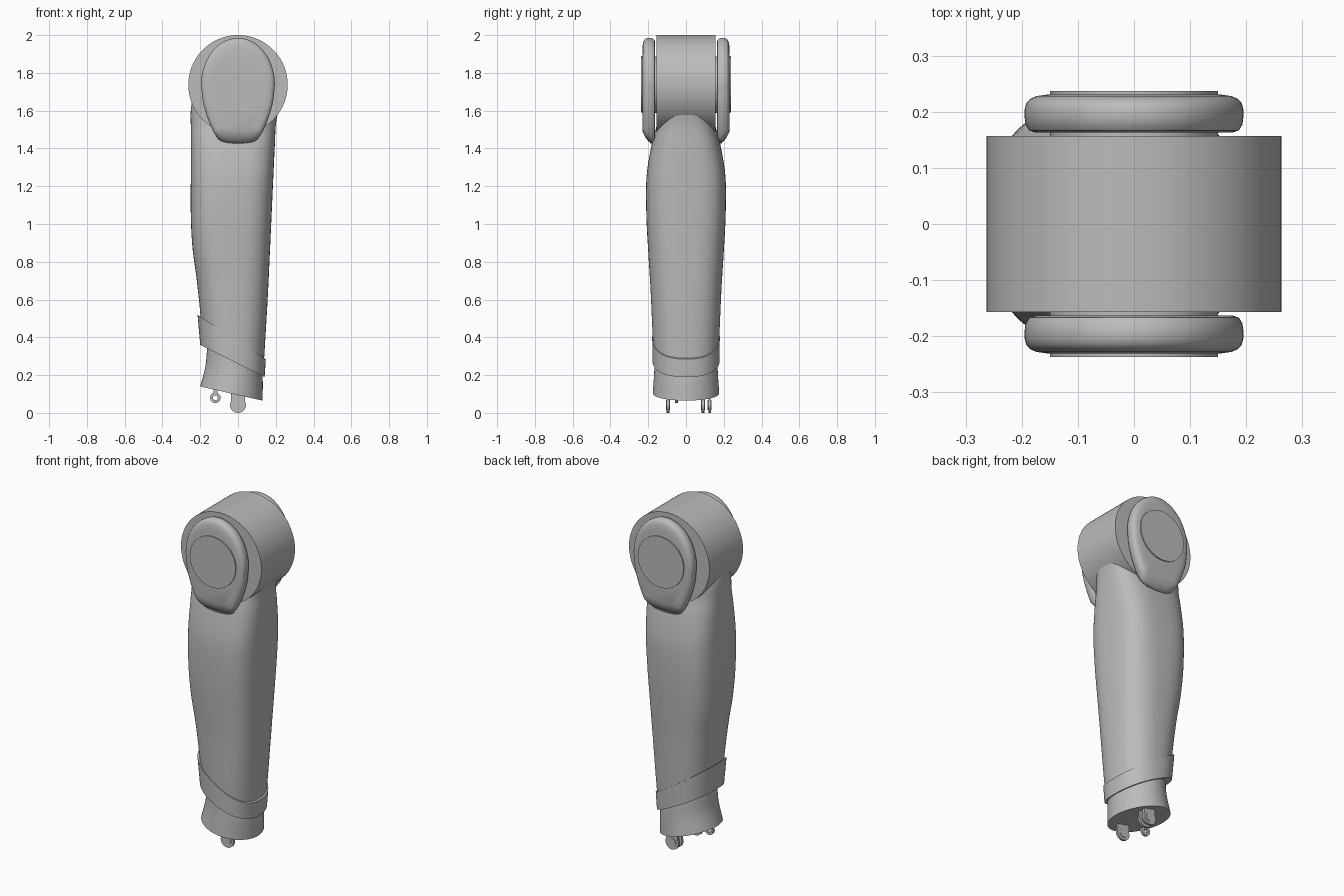
import bpy, bmesh, math
from mathutils import Vector, Matrix

cube = bpy.data.objects.get("Cube")
if cube:
    bpy.data.objects.remove(cube)

grey = bpy.data.materials.new("plain grey")
grey.use_nodes = True
grey.diffuse_color = (0.5, 0.5, 0.5, 1)
grey.node_tree.nodes["Principled BSDF"].inputs["Base Color"].default_value = grey.diffuse_color


def finish(name, bm, angle=35):
    bmesh.ops.recalc_face_normals(bm, faces=bm.faces)
    mesh = bpy.data.meshes.new(name)
    bm.to_mesh(mesh)
    bm.free()
    mesh.materials.append(grey)
    mesh.shade_smooth()
    mesh.set_sharp_from_angle(angle=math.radians(angle))
    obj = bpy.data.objects.new(name, mesh)
    bpy.context.collection.objects.link(obj)
    return obj


def skin(name, loops, angle=35):
    """Join a stack of equal point loops and cap both ends."""
    bm = bmesh.new()
    rows = [[bm.verts.new(p) for p in loop] for loop in loops]
    for a, b in zip(rows, rows[1:]):
        for i in range(len(a)):
            j = (i + 1) % len(a)
            bm.faces.new((a[i], a[j], b[j], b[i]))
    bm.faces.new(rows[0])
    bm.faces.new(rows[-1])
    return finish(name, bm, angle)


def spline(points, steps):
    """Catmull-Rom samples through tuples of any length."""
    pts = [Vector(p) for p in points]
    ext = [2 * pts[0] - pts[1]] + pts + [2 * pts[-1] - pts[-2]]
    out = []
    for a, b, c, d in zip(ext, ext[1:], ext[2:], ext[3:]):
        for s in range(steps):
            t = s / steps
            out.append(b + (c - a) * (t / 2) + (2 * a - 5 * b + 4 * c - d) * (t * t / 2)
                       + (3 * b - a - 3 * c + d) * (t ** 3 / 2))
    return out + [pts[-1]]


def section(z, slope, left, right, half, power, count=72):
    """Rounded cross-section, tilted along x."""
    loop = []
    for i in range(count):
        a = math.tau * i / count
        c, s = math.cos(a), math.sin(a)
        x = (left + right) / 2 + (right - left) / 2 * math.copysign(abs(c) ** (2 / power), c)
        y = half * math.copysign(abs(s) ** (2 / power), s)
        loop.append((x, y, z + slope * x))
    return loop


def limb(name, rings, steps=5):
    return skin(name, [section(*r) for r in spline(rings, steps)])


def disc(name, x, z, radius, y0, y1, sides=96):
    """Cylinder along y."""
    bm = bmesh.new()
    place = Matrix.Translation((x, (y0 + y1) / 2, z)) @ Matrix.Rotation(math.pi / 2, 4, "X")
    bmesh.ops.create_cone(bm, cap_ends=True, segments=sides, radius1=radius, radius2=radius,
                          depth=abs(y1 - y0), matrix=place)
    return finish(name, bm)


# Main limb: height, tilt, left edge, right edge, half depth, squareness
limb("limb_shell", [
    (1.70, 0, -.235, .215, .140, 3), (1.60, 0, -.250, .212, .148, 3),
    (1.52, 0, -.250, .200, .156, 3), (1.42, 0, -.250, .195, .182, 3),
    (1.25, 0, -.250, .187, .209, 3.1), (1.05, 0, -.250, .178, .210, 3),
    (.85, -.1, -.241, .168, .200, 2.8), (.65, -.3, -.220, .157, .188, 2.6),
    (.40, -.6, -.199, .140, .177, 2.4), (.26, -.5, -.188, .132, .170, 2.2)])

# Slanted cuff and the flared end below it
limb("cuff", [(.38, -.65, -.214, .147, .179, 2.4), (.26, -.5, -.200, .141, .177, 2.3)])
limb("wrist", [(.30, -.3, -.163, .125, .165, 2), (.20, -.25, -.173, .131, .169, 2),
               (.0945, -.227, -.200, .130, .176, 2)])

# Pivot drum
disc("pivot_drum", 0, 1.737, .263, -.157, .157, 128)

# Egg-shaped side covers with round discs
lower = spline([(.195, 1.74), (.184, 1.64), (.153, 1.54), (.114, 1.462), (.075, 1.434), (0, 1.425)], 6)
upper = [(.195 * math.cos(a), 1.74 + .245 * math.sin(a))
         for a in (math.pi / 2 * (1 - i / 20) for i in range(20))]
half = upper + [tuple(p) for p in lower]
egg = half + [(-x, z) for x, z in half[-2:0:-1]]
layers = [(.90, .163), (.96, .167), (.99, .177), (1, .190), (1, .204), (.985, .215),
          (.95, .223), (.89, .228), (.78, .231)]
for side, label in ((-1, "front"), (1, "back")):
    loops = []
    for scale, y in layers:
        loop = []
        for x, z in egg:
            zz = 1.72 + (z - 1.72) * scale
            # bevelled lower lip
            yy = y - max(0, 1.485 - zz) * .5 if y > .2 else y
            loop.append((x * scale, side * yy, zz))
        loops.append(loop)
    skin(label + "_cover", loops, 30)
    disc(label + "_cover_disc", 0, 1.74, .15, side * .22, side * .237)
    disc(label + "_hub", 0, 1.737, .15, side * .15, side * .17)


def lug(name, x, y, z, radius, hole, thick, top, width):
    """Flat eyelet: round end with a hole, and a stem reaching up."""
    count = 32
    outer = []
    inner = []
    for i in range(count):
        a = math.tau * i / count
        c, s = math.cos(a), math.sin(a)
        inner.append((x + hole * c, z + hole * s))
        outer.append((x + radius * c, z + radius * s))
    loops = [[(px, y + d, pz) for px, pz in ring]
             for ring, d in ((outer, -thick), (outer, thick), (inner, thick), (inner, -thick))]
    bm = bmesh.new()
    rows = [[bm.verts.new(p) for p in loop] for loop in loops]
    for a, b in zip(rows, rows[1:] + rows[:1]):
        for i in range(count):
            j = (i + 1) % count
            bm.faces.new((a[i], a[j], b[j], b[i]))
    base = z + math.sqrt(max(radius ** 2 - width ** 2, 0)) * .95
    stem = Matrix.Translation((x, y, (base + top) / 2)) @ Matrix.Diagonal(
        (2 * width, 2 * thick, top - base, 1))
    bmesh.ops.create_cube(bm, size=1, matrix=stem)
    return finish(name, bm)


# Connector lugs under the wrist
for i, y in enumerate((-.095, .09, .125)):
    lug("main_lug_%d" % (i + 1), 0, y, .042, .042, .015, .007, .12, .038)
    disc("lug_bush_%d" % (i + 1), 0, .042, .026, y - .01, y + .01, 32)
lug("small_lug", -.12, -.05, .08, .028, .013, .008, .14, .011)
